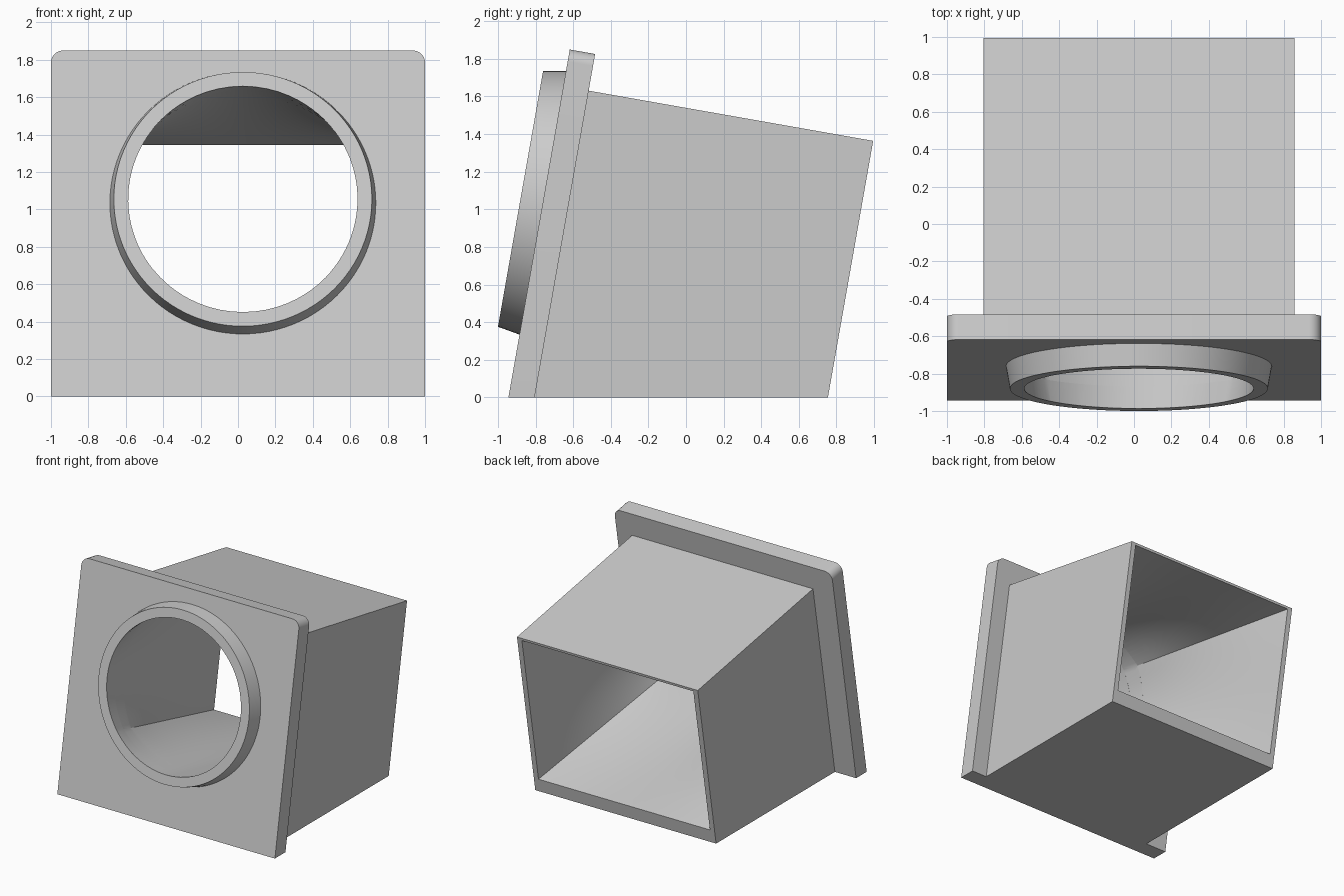
import bpy, bmesh, math
from mathutils import Matrix, Vector

old = bpy.data.objects.get("Cube")
if old:
    bpy.data.objects.remove(old, do_unlink=True)

# One plain grey for every part
grey = bpy.data.materials.new("plain_grey")
grey.use_nodes = True
colour = (0.6, 0.6, 0.6, 1)
grey.diffuse_color = colour
grey.node_tree.nodes["Principled BSDF"].inputs["Base Color"].default_value = colour

# Tilted frame: origin at the centre of the collar rim, local y runs backwards
FRAME = Matrix.Translation((0.026, -0.88, 1.055)) @ Matrix.Rotation(math.radians(-10), 4, 'X')
PLATE_FRONT, PLATE_BACK, DEPTH = 0.12, 0.257, 1.793
BORE = 0.613
STEPS = 24


def loft(name, sections):
    """Capped solid through (depth, outline) sections, trimmed flat at the ground."""
    bm = bmesh.new()
    rings = [[bm.verts.new(FRAME @ Vector((x, d, z))) for x, z in pts] for d, pts in sections]
    n = len(rings[0])
    for a, b in zip(rings, rings[1:]):
        for i in range(n):
            j = (i + 1) % n
            bm.faces.new((a[i], a[j], b[j], b[i]))
    bm.faces.new(rings[0])
    bm.faces.new(rings[-1])
    cut = bmesh.ops.bisect_plane(bm, geom=bm.verts[:] + bm.edges[:] + bm.faces[:],
                                 plane_co=(0, 0, 0), plane_no=(0, 0, -1), clear_outer=True)
    rim = [e for e in cut["geom_cut"] if isinstance(e, bmesh.types.BMEdge) and e.is_boundary]
    if rim:
        bmesh.ops.holes_fill(bm, edges=rim, sides=0)
    bmesh.ops.recalc_face_normals(bm, faces=bm.faces[:])
    mesh = bpy.data.meshes.new(name)
    bm.to_mesh(mesh)
    bm.free()
    mesh.materials.append(grey)
    obj = bpy.data.objects.new(name, mesh)
    bpy.context.collection.objects.link(obj)
    return obj


def circle(r, n=4 * STEPS):
    return [(r * math.cos(math.tau * i / n), r * math.sin(math.tau * i / n)) for i in range(n)]


def arc(cx, cz, r, start):
    return [(cx + r * math.cos(math.radians(start + a)), cz + r * math.sin(math.radians(start + a)))
            for a in range(0, 91, 10)]


# Mounting plate with rounded top corners
left, right, top, r = -1.026, 0.974, 0.828, 0.065
outline = [(left, -2), (right, -2)] + arc(right - r, top - r, r, 0) + arc(left + r, top - r, r, 90)
plate = loft("mounting_plate", [(PLATE_FRONT, outline), (PLATE_BACK, outline)])

# Slightly tapered collar
collar = loft("round_collar", [(0, circle(0.69)), (PLATE_FRONT, circle(0.711))])

# Box body
body = [(-0.831, -2), (0.831, -2), (0.831, 0.63), (-0.831, 0.63)]
box = loft("box_body", [(PLATE_BACK, body), (DEPTH, body)])

# Bore that changes from a circle in front to a rectangle behind
corners = [Vector(c) for c in ((-0.788, -0.644), (0.788, -0.644), (0.788, 0.61), (-0.788, 0.61))]
rect = [corners[k].lerp(corners[(k + 1) % 4], s / STEPS) for k in range(4) for s in range(STEPS)]
round_end = [p.normalized() * BORE for p in rect]
ts = [-0.02] + [i / 8 for i in range(1, 8)] + [1.02]
bore = loft("bore_cutter", [(DEPTH * t, [a.lerp(b, t) for a, b in zip(round_end, rect)]) for t in ts])

for obj in (plate, collar, box):
    mod = obj.modifiers.new("bore", 'BOOLEAN')
    mod.operation, mod.solver, mod.object = 'DIFFERENCE', 'EXACT', bore
    bpy.ops.object.select_all(action='DESELECT')
    obj.select_set(True)
    bpy.context.view_layer.objects.active = obj
    bpy.ops.object.modifier_apply(modifier=mod.name)
    bpy.ops.object.shade_smooth_by_angle(angle=math.radians(30))

bpy.data.objects.remove(bore, do_unlink=True)
